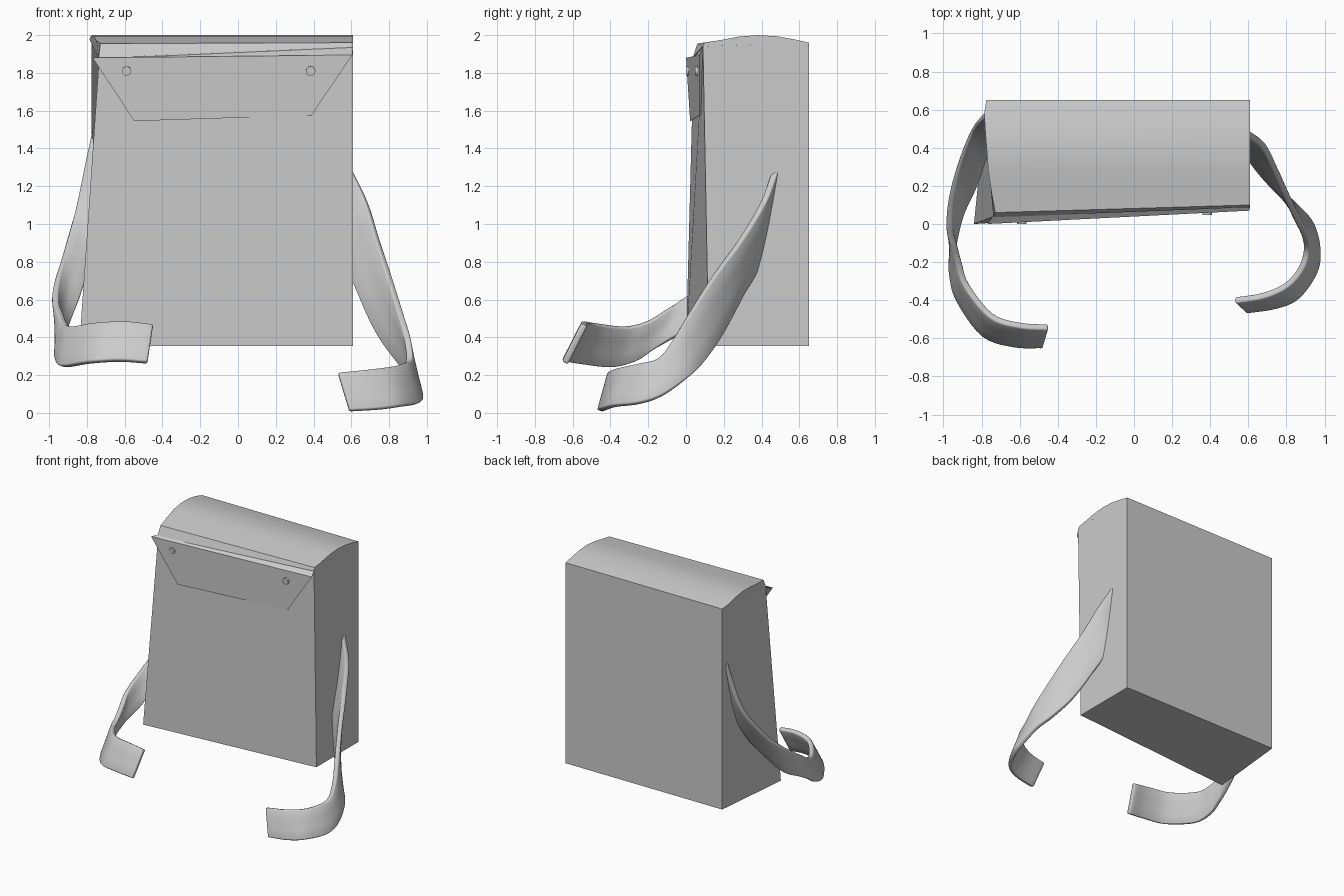
import bpy, bmesh, math
from mathutils import Vector

if "Cube" in bpy.data.objects:
    bpy.data.objects.remove(bpy.data.objects["Cube"])


def make(name, verts, faces):
    me = bpy.data.meshes.new(name)
    me.from_pydata(verts, [], faces)
    bm = bmesh.new()
    bm.from_mesh(me)
    bmesh.ops.recalc_face_normals(bm, faces=bm.faces)
    bm.to_mesh(me)
    bm.free()
    ob = bpy.data.objects.new(name, me)
    bpy.context.collection.objects.link(ob)
    return ob


def smooth(ob, angle):
    bpy.ops.object.select_all(action='DESELECT')
    ob.select_set(True)
    bpy.context.view_layer.objects.active = ob
    bpy.ops.object.shade_smooth_by_angle(angle=math.radians(angle))


def loft(name, a, b):
    """Closed solid between two matching outlines."""
    n = len(a)
    faces = [(i, (i + 1) % n, n + (i + 1) % n, n + i) for i in range(n)]
    faces += [tuple(range(n)), tuple(range(n, 2 * n))]
    return make(name, list(a) + list(b), faces)


def spline(pts, steps=5):
    """Catmull-Rom through the points."""
    p = [Vector(q) for q in pts]
    p = [2 * p[0] - p[1]] + p + [2 * p[-1] - p[-2]]
    out = []
    for i in range(1, len(p) - 2):
        a, b, c, d = p[i - 1:i + 3]
        for s in range(steps):
            t = s / steps
            out.append(0.5 * (2 * b + (c - a) * t + (2 * a - 5 * b + 4 * c - d) * t**2
                              + (3 * b - a - 3 * c + d) * t**3))
    return out + [p[-2]]


def strap(name, upper, lower):
    """Thick ribbon between an upper and a lower edge curve."""
    a, b = spline(upper), spline(lower)
    rows, cols = len(a), 4
    verts = [a[i].lerp(b[i], j / (cols - 1)) for i in range(rows) for j in range(cols)]
    faces = [(i * cols + j, i * cols + j + 1, (i + 1) * cols + j + 1, (i + 1) * cols + j)
             for i in range(rows - 1) for j in range(cols - 1)]
    ob = make(name, verts, faces)
    sol = ob.modifiers.new("thickness", 'SOLIDIFY')
    sol.thickness, sol.offset = 0.035, 0
    bev = ob.modifiers.new("soft_edges", 'BEVEL')
    bev.width, bev.segments, bev.angle_limit = 0.009, 2, math.radians(50)
    smooth(ob, 50)


# Bag body: slightly skewed box, front outline then back outline
loft("bag_body",
     [(-.84, 0, .355), (.61, .12, .355), (.61, .09, 1.94), (-.735, .04, 1.88)],
     [(-.775, .65, .355), (.61, .65, .355), (.61, .65, 1.96), (-.775, .65, 1.96)])

# Arched lid
arch = [(.65, 1.96), (.58, 1.976), (.48, 1.994), (.38, 2.0), (.28, 1.992), (.18, 1.973)]
left_x = [-.775, -.786, -.78, -.772, -.765, -.75]
lid = loft("lid",
           [(x, y, z) for x, (y, z) in zip(left_x, arch)] + [(-.728, .06, 1.955), (-.738, .035, 1.88)],
           [(.61, y, z) for y, z in arch] + [(.608, .10, 1.96), (.61, .088, 1.94)])
smooth(lid, 30)

# Front flap: tapered panel hanging from the lid
loft("front_flap",
     [(-.77, 0, 1.88), (-.55, .022, 1.545), (.39, .07, 1.575), (.605, .07, 1.895)],
     [(-.735, .045, 1.885), (-.53, .05, 1.575), (.39, .10, 1.58), (.61, .095, 1.945)])

# Flap studs
for side, x, y in (("left", -.59, .012), ("right", .385, .058)):
    bpy.ops.mesh.primitive_cylinder_add(vertices=16, radius=.025, depth=.02,
                                        location=(x, y, 1.81), rotation=(math.radians(94), 0, 0))
    ob = bpy.context.object
    ob.name = side + "_stud"
    smooth(ob, 40)

# Shoulder straps
strap("right_strap",
      [(.60, .475, 1.29), (.68, .41, 1.12), (.74, .29, .92), (.80, .15, .73), (.86, .02, .53),
       (.895, -.06, .40), (.905, -.14, .29), (.875, -.235, .26), (.80, -.32, .24),
       (.68, -.375, .225), (.53, -.40, .21)],
      [(.55, .46, 1.1), (.58, .39, .80), (.64, .30, .63), (.74, .19, .42), (.85, .09, .27),
       (.93, 0, .18), (.965, -.13, .09), (.95, -.25, .05), (.86, -.38, .035),
       (.75, -.43, .02), (.59, -.455, .01)])
strap("left_strap",
      [(-.77, .585, 1.5), (-.84, .51, 1.15), (-.915, .32, .87), (-.96, .13, .7), (-.968, -.02, .6),
       (-.945, -.11, .54), (-.92, -.2, .485), (-.88, -.32, .455), (-.75, -.48, .472),
       (-.6, -.53, .48), (-.45, -.54, .465)],
      [(-.72, .53, 1.2), (-.775, .36, .85), (-.83, .2, .64), (-.9, .06, .47), (-.94, -.08, .39),
       (-.955, -.18, .33), (-.955, -.27, .275), (-.92, -.4, .245), (-.79, -.58, .265),
       (-.63, -.635, .275), (-.48, -.64, .265)])
